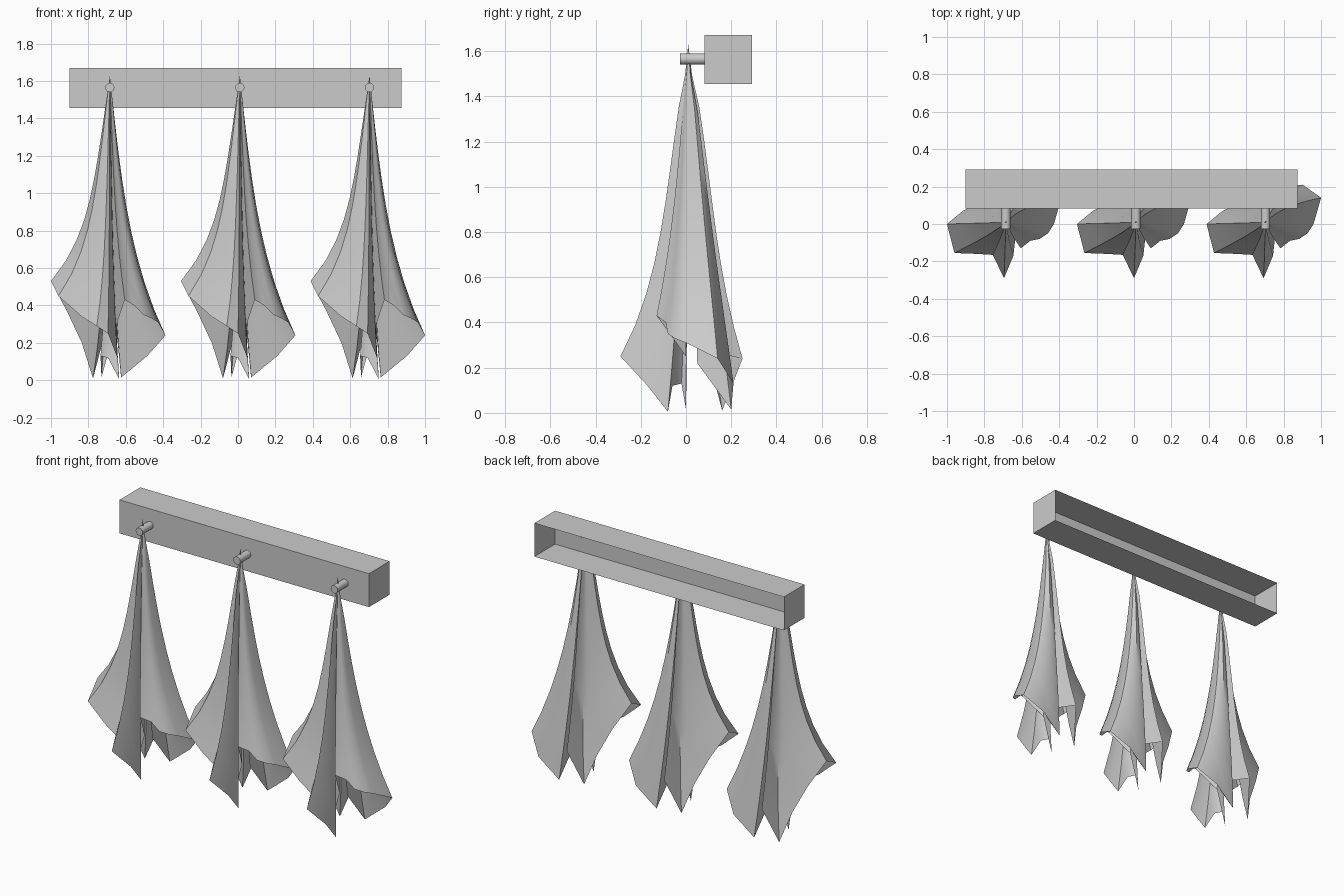
import bpy, bmesh, math
from mathutils import Vector, Matrix

if "Cube" in bpy.data.objects:
    bpy.data.objects.remove(bpy.data.objects["Cube"])

PEG_X = (-0.685, 0.01, 0.703)
LEVELS = 10


def finish(bm, name, angle=40):
    me = bpy.data.meshes.new(name)
    bm.to_mesh(me)
    bm.free()
    ob = bpy.data.objects.new(name, me)
    bpy.context.collection.objects.link(ob)
    bpy.ops.object.select_all(action='DESELECT')
    ob.select_set(True)
    bpy.context.view_layer.objects.active = ob
    bpy.ops.object.shade_smooth_by_angle(angle=math.radians(angle))
    return ob


# Wall rail: hollow box, open at the back
bm = bmesh.new()
bmesh.ops.create_cube(bm, size=1)
bmesh.ops.transform(bm, verts=bm.verts, matrix=Matrix.Translation((-0.013, 0.187, 1.563))
                    @ Matrix.Diagonal((1.775, 0.21, 0.215, 1)))
bm.normal_update()
bmesh.ops.delete(bm, geom=[f for f in bm.faces if f.normal.y > 0.9], context='FACES')
finish(bm, "rail")

# Pegs
for i, x in enumerate(PEG_X):
    bm = bmesh.new()
    bmesh.ops.create_cone(bm, cap_ends=True, segments=12, radius1=0.025, radius2=0.025, depth=0.113,
                          matrix=Matrix.Translation((x, 0.03, 1.565)) @ Matrix.Rotation(math.pi / 2, 4, 'X'))
    finish(bm, f"peg_{i + 1}")

# Hem of a hanging cloth, walked once around its folds
HEM = [Vector(p) for p in (
    (-0.315, 0.0, 0.53), (-0.275, -0.155, 0.45), (-0.15, -0.16, 0.34), (-0.07, -0.165, 0.29),
    (-0.01, -0.29, 0.25), (0.04, -0.17, 0.12), (0.05, -0.08, 0.005),
    (-0.01, -0.06, 0.12), (-0.05, -0.02, 0.13), (-0.045, 0.0, 0.015), (0.02, 0.0, 0.25),
    (0.08, -0.13, 0.43), (0.13, -0.09, 0.40), (0.18, -0.08, 0.35),
    (0.225, -0.05, 0.33), (0.257, 0.0, 0.31), (0.297, 0.14, 0.24), (0.20, 0.21, 0.13),
    (0.06, 0.20, 0.015), (0.04, 0.05, 0.22), (0.0, 0.12, 0.27),
    (-0.03, 0.25, 0.24), (-0.09, 0.16, 0.01), (-0.15, 0.11, 0.20), (-0.23, 0.07, 0.37))]


def hanging_cloth(name, x):
    bm = bmesh.new()
    apex = Vector((0, 0.01, 1.63))
    top = bm.verts.new(apex + Vector((x, 0, 0)))
    rings = []
    for k in range(1, LEVELS + 1):
        t = k / LEVELS
        ring = []
        for h in HEM:
            # narrow neck, flaring skirt; the back hangs fuller than the front
            spread = 0.5 * t + 0.5 * t ** (5 if h.x < 0 else 3.5)
            full = 1 + (1.3 if h.y > 0 else 0.5) * (1 - t)
            neck = min(1, t / 0.15)
            ring.append(bm.verts.new((x + h.x * spread,
                                      apex.y + (h.y - apex.y) * spread * full * neck,
                                      apex.z + (h.z - apex.z) * t)))
        rings.append(ring)
    n = len(HEM)
    for i in range(n):
        j = (i + 1) % n
        bm.faces.new((top, rings[0][i], rings[0][j]))
        for a, b in zip(rings, rings[1:]):
            bm.faces.new((a[i], b[i], b[j], a[j]))
    return finish(bm, name, 50)


for i, x in enumerate(PEG_X):
    hanging_cloth(f"hanging_cloth_{i + 1}", x)
